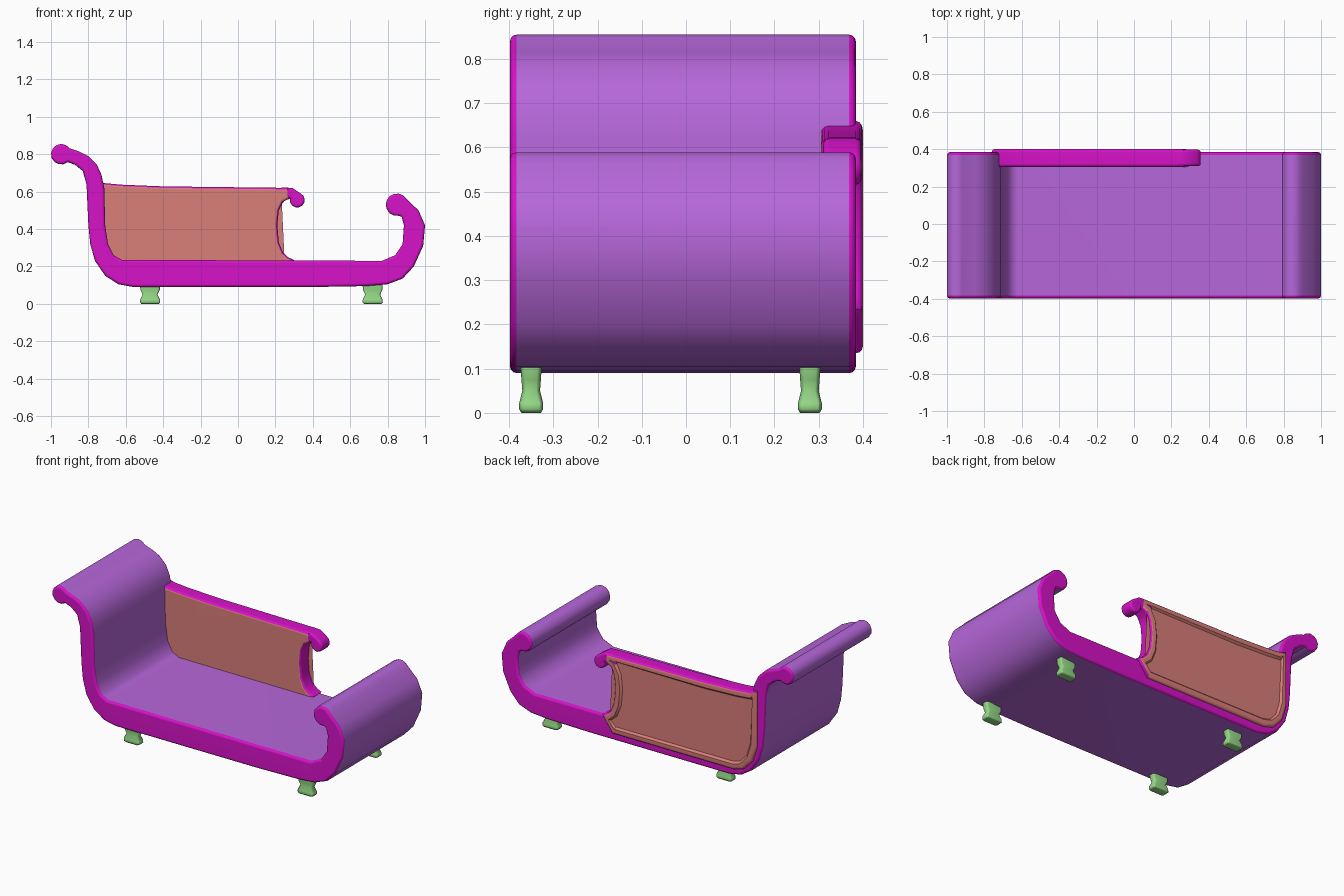
import bpy
import bmesh
from math import cos, sin, radians

cube = bpy.data.objects.get("Cube")
if cube:
    bpy.data.objects.remove(cube, do_unlink=True)


def material(name, rgb):
    mat = bpy.data.materials.new(name)
    mat.use_nodes = True
    mat.diffuse_color = (*rgb, 1)
    shader = mat.node_tree.nodes["Principled BSDF"]
    shader.inputs["Base Color"].default_value = (*rgb, 1)
    shader.inputs["Roughness"].default_value = 0.6
    return mat


purple = material("purple fabric", (0.47, 0.135, 0.70))
magenta = material("magenta trim", (0.68, 0.006, 0.58))
salmon = material("salmon panel", (0.70, 0.21, 0.19))
green = material("green feet", (0.30, 0.69, 0.24))


def arc(cx, cz, r, start, end, steps):
    """Points along an arc in the x-z plane."""
    angles = [radians(start + (end - start) * i / steps) for i in range(steps + 1)]
    return [(cx + r * cos(a), cz + r * sin(a)) for a in angles]


def finish(bm, name, mats, angle=40):
    bmesh.ops.recalc_face_normals(bm, faces=bm.faces)
    mesh = bpy.data.meshes.new(name)
    bm.to_mesh(mesh)
    bm.free()
    for mat in mats:
        mesh.materials.append(mat)
    mesh.shade_smooth()
    mesh.set_sharp_from_angle(angle=radians(angle))
    obj = bpy.data.objects.new(name, mesh)
    bpy.context.collection.objects.link(obj)
    obj.modifiers.new("even shading", "WEIGHTED_NORMAL").keep_sharp = True
    return obj


def slab(outline, front, back, rounding):
    """Extrude an x-z outline along y and round the rims of both caps."""
    bm = bmesh.new()
    near = [bm.verts.new((x, front, z)) for x, z in outline]
    far = [bm.verts.new((x, back, z)) for x, z in outline]
    caps = [bm.faces.new(near), bm.faces.new(far[::-1])]
    rims = [e for f in caps for e in f.edges]
    for i in range(len(near)):
        j = (i + 1) % len(near)
        bm.faces.new((near[i], far[i], far[j], near[j]))
    bmesh.ops.recalc_face_normals(bm, faces=bm.faces)
    bmesh.ops.bevel(bm, geom=rims, offset=rounding, segments=3,
                    profile=0.5, affect='EDGES', clamp_overlap=False)
    bm.normal_update()
    return bm


# Sleigh-shaped body: seat with a tall scroll arm and a low scroll arm
body = [(-0.85, 0.815), (-0.80, 0.79), (-0.755, 0.745), (-0.73, 0.69),
        (-0.715, 0.62), (-0.71, 0.42), (-0.695, 0.32), (-0.665, 0.26),
        (-0.62, 0.235), (0.77, 0.23), (0.84, 0.26), (0.88, 0.32),
        (0.887, 0.42), (0.875, 0.465)]
body += arc(0.85, 0.53, 0.06, -80, -330, 10)
body += [(0.965, 0.50), (1.0, 0.42), (0.99, 0.31), (0.94, 0.20),
         (0.88, 0.135), (0.80, 0.105), (0.68, 0.095), (0.40, 0.09),
         (-0.56, 0.09), (-0.64, 0.105), (-0.71, 0.15), (-0.765, 0.23),
         (-0.79, 0.32), (-0.80, 0.42), (-0.81, 0.64), (-0.83, 0.71),
         (-0.87, 0.743)]
body += arc(-0.945, 0.80, 0.055, -50, -325, 10)
bm = slab(body, -0.398, 0.384, 0.015)
for face in bm.faces:
    face.material_index = int(abs(face.normal.y) > 0.2)
finish(bm, "sofa_body", [purple, magenta])

# Backrest panel with a magenta rim and a recessed rear
panel = [(-0.76, 0.66), (-0.71, 0.645), (-0.62, 0.637), (-0.40, 0.628),
         (0.27, 0.62), (0.275, 0.565), (0.24, 0.545), (0.218, 0.50),
         (0.21, 0.42), (0.218, 0.33), (0.24, 0.275), (0.27, 0.248),
         (0.30, 0.235), (0.23, 0.135), (-0.60, 0.135), (-0.67, 0.155),
         (-0.73, 0.22), (-0.76, 0.32)]
bm = slab(panel, 0.305, 0.40, 0.016)
for face in bm.faces:
    n = face.normal
    face.material_index = int(abs(n.y) < 0.75 and (n.z > 0.2 or n.x > 0.4))
rear = max(bm.faces, key=lambda f: f.calc_center_median().y)
bmesh.ops.inset_region(bm, faces=[rear], thickness=0.02)
bmesh.ops.inset_region(bm, faces=[rear], thickness=0.012, depth=-0.012)
finish(bm, "backrest_panel", [salmon, magenta])

# Scroll curling off the end of the backrest
scroll = [(0.20, 0.615), (0.24, 0.622), (0.29, 0.62)]
scroll += arc(0.317, 0.555, 0.04, 60, -190, 9)
scroll += [(0.25, 0.553), (0.225, 0.52), (0.20, 0.52)]
finish(slab(scroll, 0.31, 0.397, 0.014), "backrest_scroll", [magenta])


# Waisted feet lofted from chamfered rectangles
def foot(name, x, y):
    bm = bmesh.new()
    rings = []
    for z, w, d in [(0, 0.047, 0.022), (0.008, 0.054, 0.027), (0.022, 0.053, 0.027),
                    (0.05, 0.040, 0.020), (0.075, 0.052, 0.022), (0.105, 0.054, 0.024)]:
        c = 0.009
        quarter = [(w, d - c), (w - c, d)]
        ring = quarter + [(-a, b) for a, b in quarter[::-1]]
        ring += [(-a, -b) for a, b in ring]
        rings.append([bm.verts.new((x + a, y + b, z)) for a, b in ring])
    for low, high in zip(rings, rings[1:]):
        for i in range(len(low)):
            j = (i + 1) % len(low)
            bm.faces.new((low[i], low[j], high[j], high[i]))
    bm.faces.new(rings[0])
    bm.faces.new(rings[-1])
    finish(bm, name, [green], 50)


for side, x in (("right", -0.47), ("left", 0.72)):
    for end, y in (("front", -0.35), ("back", 0.28)):
        foot(f"{end}_{side}_foot", x, y)
